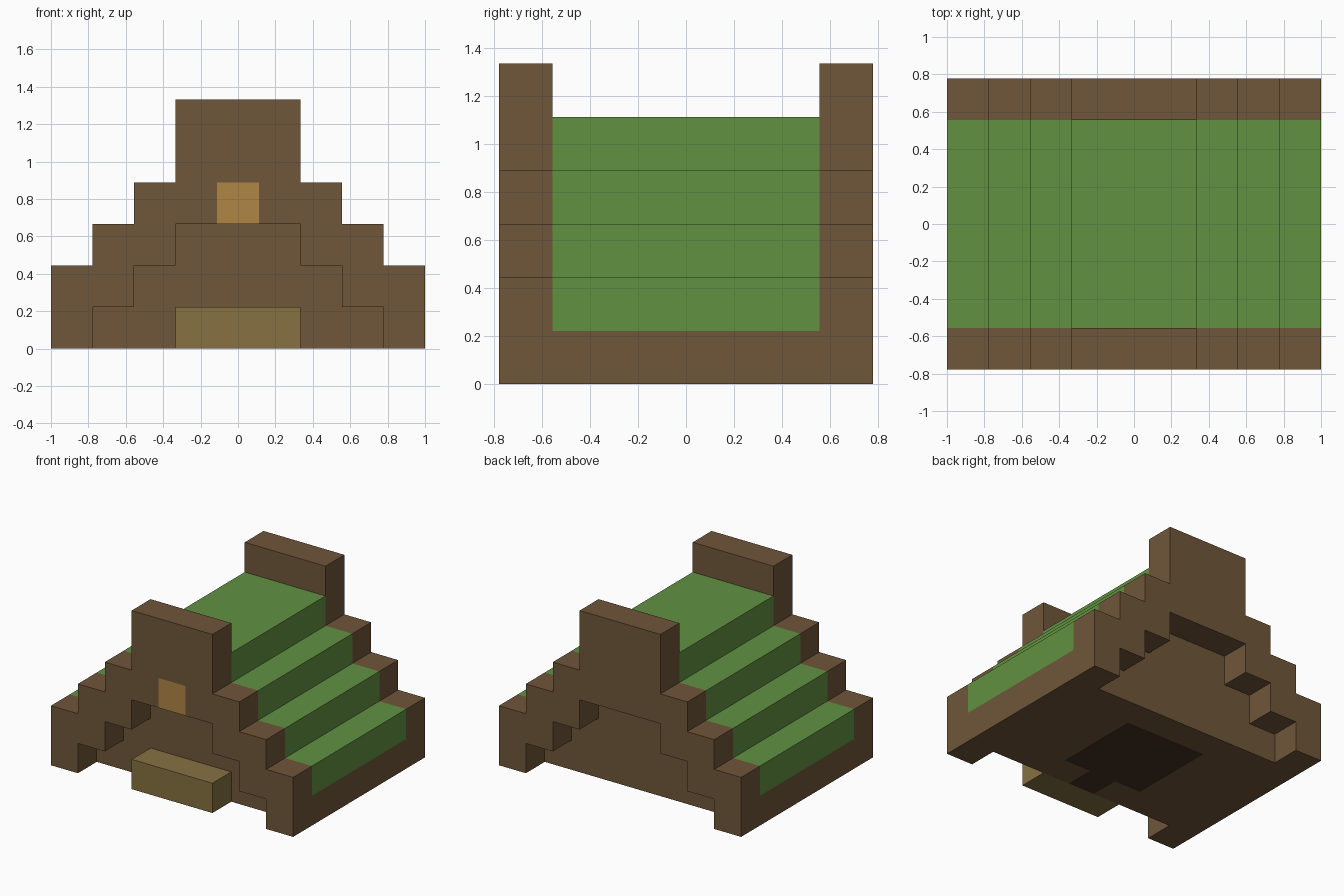
import bpy
import bmesh
from mathutils import Vector

U = 2 / 9  # one building block

cube = bpy.data.objects.get("Cube")
if cube:
    bpy.data.objects.remove(cube, do_unlink=True)


def material(name, hex_code):
    srgb = [int(hex_code[i:i + 2], 16) / 255 for i in (0, 2, 4)]
    rgb = [c / 12.92 if c <= 0.04045 else ((c + 0.055) / 1.055) ** 2.4 for c in srgb]
    mat = bpy.data.materials.new(name)
    mat.use_nodes = True
    mat.diffuse_color = (*rgb, 1)
    mat.node_tree.nodes["Principled BSDF"].inputs["Base Color"].default_value = (*rgb, 1)
    return mat


earth = material("brown earth", "70563A")
grass = material("grass green", "629142")
amber = material("amber window", "B08645")
straw = material("olive straw", "867141")
dark = material("dark earth", "432F22")


def stairs(steps):
    """Symmetric stepped outline from (half width, top height) pairs."""
    right, z = [], 0
    for w, h in steps:
        right += [(w, z), (w, h)]
        z = h
    return right + [(-x, z) for x, z in reversed(right)]


def prism(name, outline, y0, y1, mats, paint=None):
    """Extrude an outline in x and z along y, all in block units."""
    bm = bmesh.new()
    face = bm.faces.new([bm.verts.new((x * U, y0 * U, z * U)) for x, z in outline])
    ext = bmesh.ops.extrude_face_region(bm, geom=[face])
    bmesh.ops.translate(bm, vec=(0, (y1 - y0) * U, 0),
                        verts=[v for v in ext["geom"] if isinstance(v, bmesh.types.BMVert)])
    bmesh.ops.recalc_face_normals(bm, faces=bm.faces)
    if paint:
        paint(bm)
    mesh = bpy.data.meshes.new(name)
    bm.to_mesh(mesh)
    bm.free()
    for mat in mats:
        mesh.materials.append(mat)
    obj = bpy.data.objects.new(name, mesh)
    bpy.context.collection.objects.link(obj)
    return obj


def cut(bm, point, normal):
    """Slice every face except the two flat ends."""
    faces = [f for f in bm.faces if abs(f.normal.y) < 0.5]
    geom = set(faces)
    for f in faces:
        geom.update(f.edges)
        geom.update(f.verts)
    bmesh.ops.bisect_plane(bm, geom=list(geom), dist=1e-5,
                           plane_co=Vector(point) * U, plane_no=normal)
    bm.normal_update()


def paint_mound(bm):
    # grass above one block, dark floor patch with a short passage below
    cut(bm, (0, 0, 1), (0, 0, 1))
    for x in (-1.5, -0.5, 0.5, 1.5):
        cut(bm, (x, 0, 0), (1, 0, 0))
    for y in (-1.5, 1.5):
        cut(bm, (0, y, 0), (0, 1, 0))
    for f in bm.faces:
        c = f.calc_center_median() / U
        if f.normal.z < -0.5:
            room = abs(c.x) < 1.5 and abs(c.y) < 1.5
            passage = abs(c.x) < 0.5 and c.y < 0
            f.material_index = 2 if room or passage else 0
        elif abs(f.normal.y) < 0.5 and c.z > 1:
            f.material_index = 1


lower_steps = [(4.5, 2), (3.5, 3), (2.5, 4)]
arch_steps = [(3.5, 1), (2.5, 2), (1.5, 3)]
gable = stairs(lower_steps + [(1.5, 6)])

# Stepped mound with grass roof
prism("grass_mound", stairs(lower_steps + [(1.5, 5)]), -2.5, 2.5,
      [earth, grass, dark], paint_mound)

# Gable walls with stepped arches, the front one leaving room for the window
prism("front_gable", gable + stairs(arch_steps + [(0.5, 4)])[::-1], -3.5, -2.5, [earth])
prism("back_gable", gable + stairs(arch_steps)[::-1], 2.5, 3.5, [earth])

# Window block above the front arch
prism("front_window", [(-0.5, 3), (0.5, 3), (0.5, 4), (-0.5, 4)], -3.5, -2.5, [amber])

# Doorstep inside the front arch
prism("doorstep", stairs([(1.5, 1)]), -3.5, -2.5, [straw])
